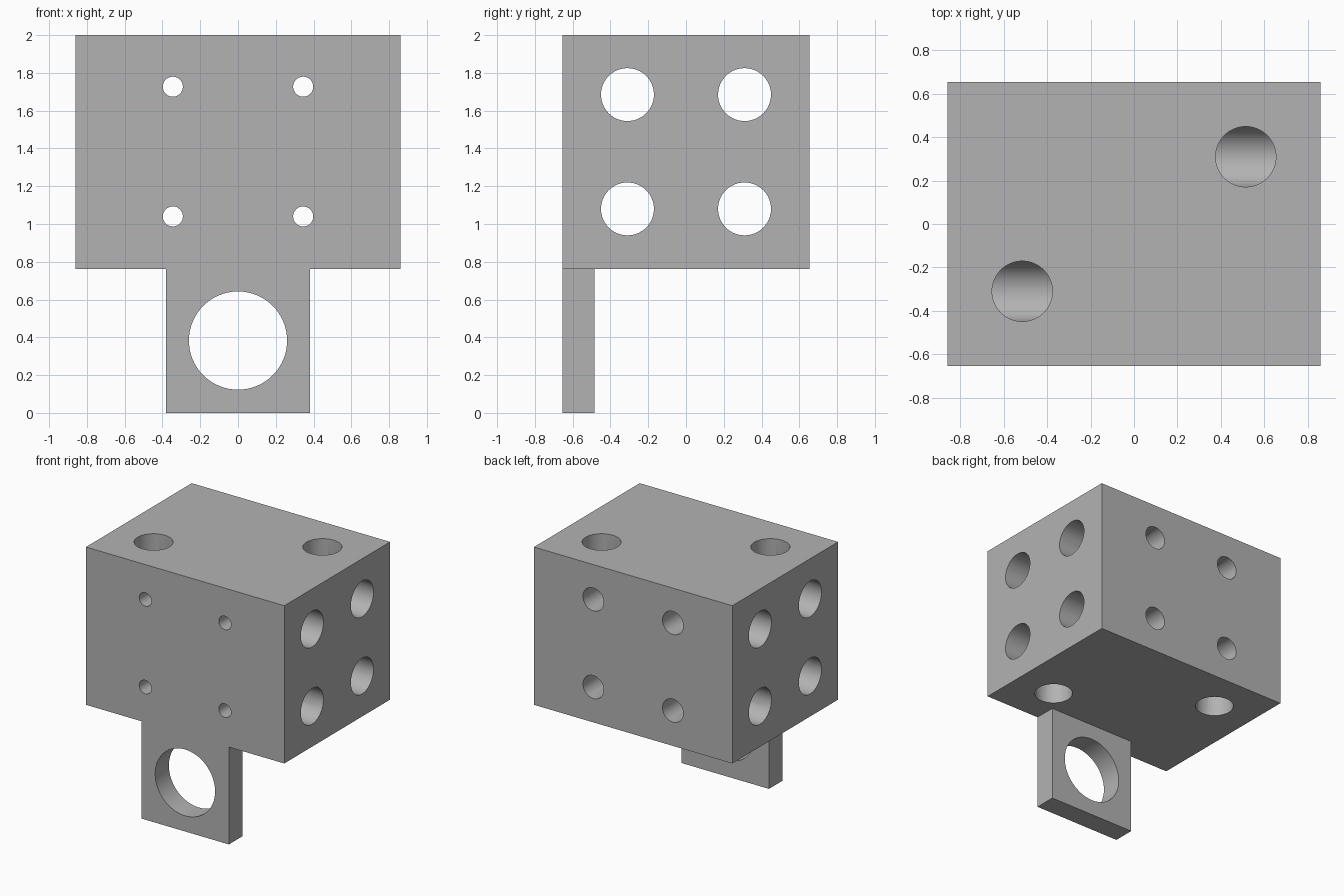
import bpy
from math import pi

cube = bpy.data.objects.get("Cube")
if cube:
    bpy.data.objects.remove(cube, do_unlink=True)

HX, HY, BASE, TOP = 0.86, 0.655, 0.763, 2.0
BORE_R, BORE_Y, BORE_Z = 0.14, 0.31, (1.08, 1.685)

grey = bpy.data.materials.new("plain grey")
grey.use_nodes = True
colour = (0.45, 0.45, 0.45, 1)
grey.diffuse_color = colour
grey.node_tree.nodes["Principled BSDF"].inputs["Base Color"].default_value = colour


def box(name, lo, hi):
    centre = [(a + b) / 2 for a, b in zip(lo, hi)]
    bpy.ops.mesh.primitive_cube_add(size=1, location=centre)
    ob = bpy.context.object
    ob.name = name
    ob.scale = [b - a for a, b in zip(lo, hi)]
    bpy.ops.object.transform_apply(location=True, rotation=True, scale=True)
    ob.data.materials.append(grey)
    return ob


def combine(target, other, operation):
    mod = target.modifiers.new(operation.title(), "BOOLEAN")
    mod.operation, mod.solver, mod.object = operation, "EXACT", other
    bpy.context.view_layer.objects.active = target
    bpy.ops.object.modifier_apply(modifier=mod.name)
    bpy.data.objects.remove(other, do_unlink=True)


def drill(target, axis, centre, radius, start, end):
    """Cut a round hole along one axis between two coordinates."""
    location = list(centre)
    location["xyz".index(axis)] = (start + end) / 2
    turn = {"x": (0, pi / 2, 0), "y": (pi / 2, 0, 0), "z": (0, 0, 0)}[axis]
    bpy.ops.mesh.primitive_cylinder_add(vertices=64, radius=radius, depth=abs(end - start),
                                        location=location, rotation=turn)
    cutter = bpy.context.object
    cutter.hide_render = True
    cutter.data.materials.append(grey)
    combine(target, cutter, "DIFFERENCE")


# Main block with the mounting tab flush to its front
block = box("mounting_block", (-HX, -HY, BASE), (HX, HY, TOP))
tab = box("tab", (-0.38, -HY, 0), (0.38, -0.485, BASE))
drill(tab, "y", (0, 0, 0.383), 0.26, -1, 0)
combine(block, tab, "UNION")

# Four long bores from side to side
for y in (-BORE_Y, BORE_Y):
    for z in BORE_Z:
        drill(block, "x", (0, y, z), BORE_R, -1, 1)

# Vertical ports, each ending in a bore: two from the top, two from below
for side in (-1, 1):
    drill(block, "z", (side * 0.515, side * BORE_Y, 0), BORE_R - 0.001, 2.1, BORE_Z[1])
    drill(block, "z", (side * 0.515, -side * BORE_Y, 0), BORE_R - 0.001, 0.7, BORE_Z[0])

# Screw holes: narrow at the front, wider from the back
for x in (-0.345, 0.345):
    for z in (1.04, 1.727):
        drill(block, "y", (x, 0, z), 0.053, -1, 0.1)
        drill(block, "y", (x, 0, z), 0.09, 0, 1)

bpy.ops.object.select_all(action="DESELECT")
block.select_set(True)
bpy.context.view_layer.objects.active = block
bpy.ops.object.shade_smooth_by_angle(angle=pi / 6)
